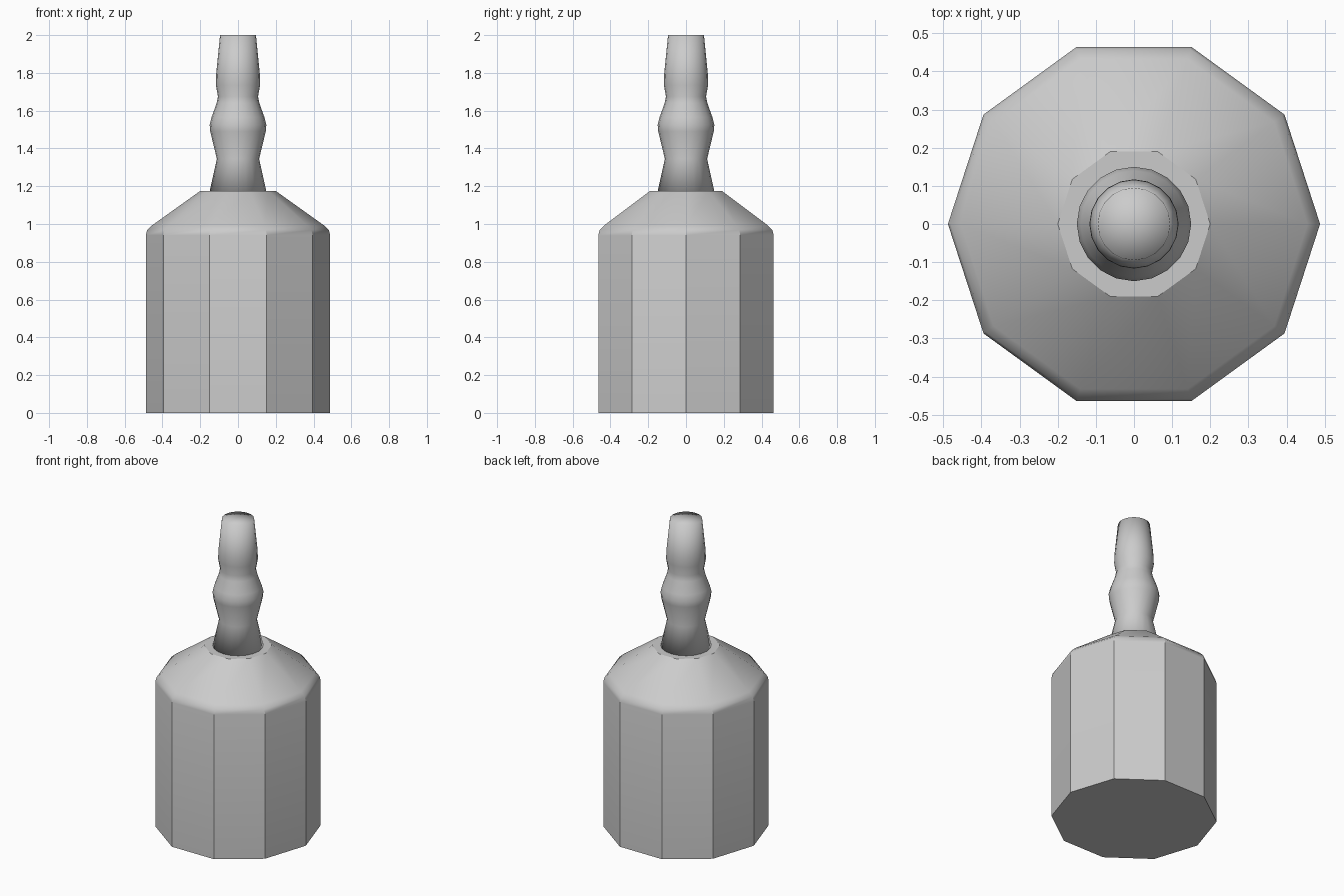
import bpy, bmesh, math

if "Cube" in bpy.data.objects:
    bpy.data.objects.remove(bpy.data.objects["Cube"])


def lathe(name, profile, sides, smooth_angle=None):
    """Stack rings of (radius, z) and close both ends with flat caps."""
    bm = bmesh.new()
    rings = []
    for r, z in profile:
        rings.append([bm.verts.new((r * math.cos(2 * math.pi * i / sides),
                                    r * math.sin(2 * math.pi * i / sides), z))
                      for i in range(sides)])
    for low, high in zip(rings, rings[1:]):
        for i in range(sides):
            j = (i + 1) % sides
            bm.faces.new((low[i], low[j], high[j], high[i]))
    bm.faces.new(list(reversed(rings[0])))
    # top cap is a fan so its smooth shading looks rounded
    tip = bm.verts.new((0, 0, profile[-1][1]))
    for i in range(sides):
        bm.faces.new((rings[-1][i], rings[-1][(i + 1) % sides], tip))
    mesh = bpy.data.meshes.new(name)
    bm.to_mesh(mesh)
    bm.free()
    obj = bpy.data.objects.new(name, mesh)
    bpy.context.collection.objects.link(obj)
    bpy.context.view_layer.objects.active = obj
    bpy.ops.object.select_all(action='DESELECT')
    obj.select_set(True)
    if smooth_angle is None:
        bpy.ops.object.shade_smooth()
    else:
        bpy.ops.object.shade_smooth_by_angle(angle=math.radians(smooth_angle))
    return obj


# Ten-sided body with a rounded shoulder and sloping top
lathe("body", [(0.488, 0), (0.488, 0.94), (0.481, 0.968), (0.455, 0.993),
               (0.2, 1.175)], 10, 34)

# Ribbed nozzle with two bulges and a tapered tip
lathe("nozzle", [(0.15, 1.173), (0.112, 1.345), (0.147, 1.49), (0.15, 1.525),
                 (0.14, 1.565), (0.113, 1.64), (0.106, 1.675), (0.117, 1.735),
                 (0.116, 1.79), (0.095, 2.0)], 20)
